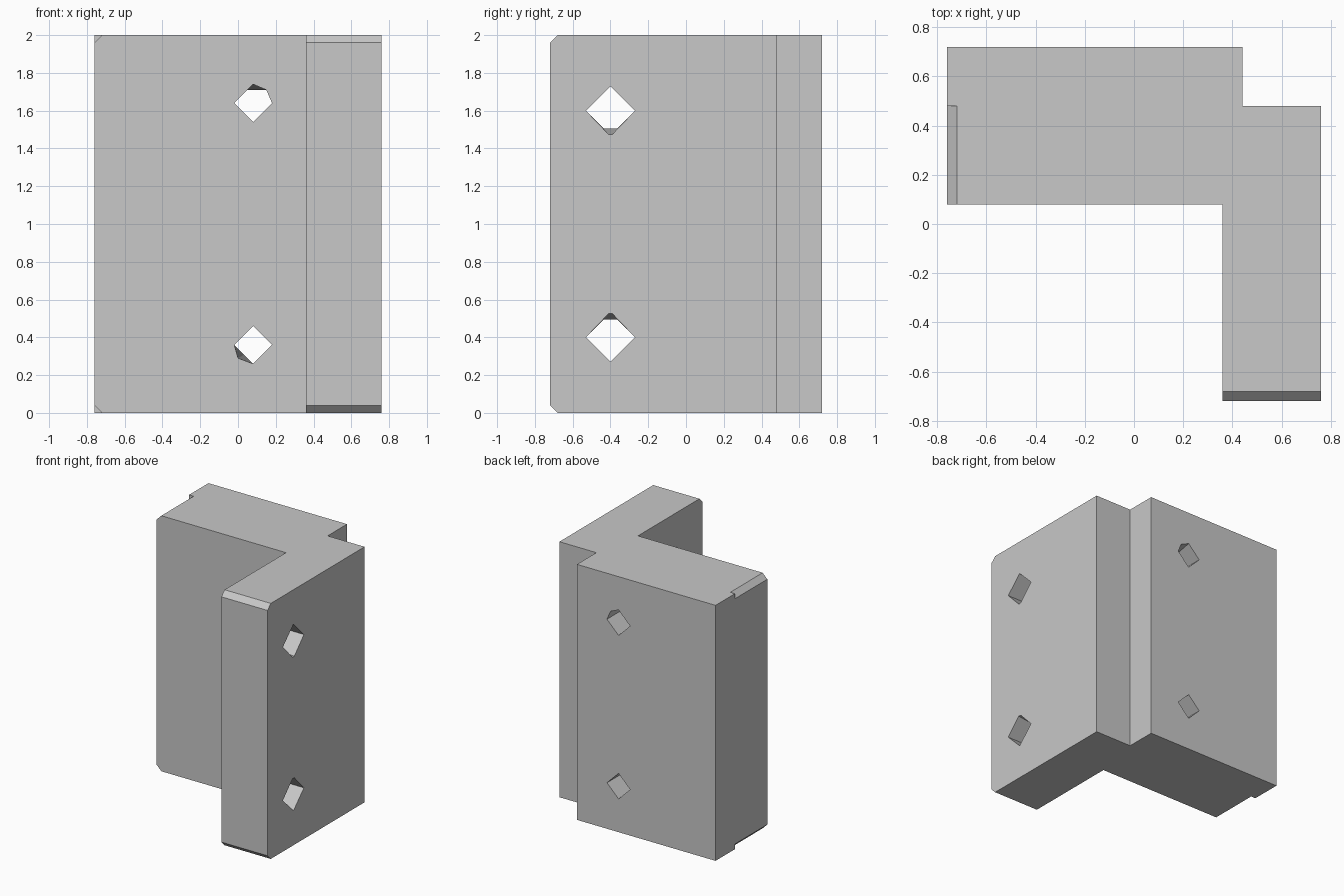
import bpy, bmesh
from mathutils import Vector

cube = bpy.data.objects.get("Cube")
if cube:
    bpy.data.objects.remove(cube, do_unlink=True)

grey = bpy.data.materials.new("light grey")
grey.use_nodes = True
COLOUR = (0.58, 0.58, 0.58, 1)
grey.diffuse_color = COLOUR
grey.node_tree.nodes["Principled BSDF"].inputs["Base Color"].default_value = COLOUR


def loft(bm, rings):
    """Closed solid through rings with equal point counts."""
    rows = [[bm.verts.new(Vector(p)) for p in ring] for ring in rings]
    n = len(rows[0])
    for a, b in zip(rows, rows[1:]):
        for i in range(n):
            j = (i + 1) % n
            bm.faces.new((a[i], a[j], b[j], b[i]))
    bm.faces.new(rows[0][::-1])
    bm.faces.new(rows[-1])


def along_y(points, y):
    return [(x, y, z) for x, z in points]


def along_x(points, x):
    return [(x, y, z) for y, z in points]


def finish(bm, name):
    bmesh.ops.recalc_face_normals(bm, faces=bm.faces)
    mesh = bpy.data.meshes.new(name)
    bm.to_mesh(mesh)
    bm.free()
    mesh.materials.append(grey)
    ob = bpy.data.objects.new(name, mesh)
    bpy.context.collection.objects.link(ob)
    return ob


# Corner bracket: L-shaped plan with a step at the outer corner
plan = [(-0.76, 0.08), (0.36, 0.08), (0.36, -0.72), (0.76, -0.72),
        (0.76, 0.48), (0.44, 0.48), (0.44, 0.72), (-0.76, 0.72)]
bm = bmesh.new()
loft(bm, [[(x, y, z) for x, y in plan] for z in (0, 2)])
bracket = finish(bm, "corner_bracket")

# Cutters for chamfers and holes
bm = bmesh.new()
for flip in (False, True):
    def m(points):
        return [(a, 2 - z if flip else z) for a, z in points]
    # chamfer across the end of each arm
    wedge = m([(-0.70, 2.02), (-0.78, 1.94), (-0.78, 2.02)])
    loft(bm, [along_y(wedge, 0.0), along_y(wedge, 0.48)])
    wedge = m([(-0.66, 2.02), (-0.74, 1.94), (-0.74, 2.02)])
    loft(bm, [along_x(wedge, 0.30), along_x(wedge, 0.80)])
    # side hole, narrowing at its inner tip
    near = m([(-0.40, 1.73), (-0.27, 1.60), (-0.39, 1.475), (-0.41, 1.475), (-0.53, 1.60)])
    far = m([(-0.40, 1.73), (-0.27, 1.60), (-0.364, 1.505), (-0.436, 1.505), (-0.53, 1.60)])
    loft(bm, [along_x(far, 0.30), along_x(far, 0.36), along_x(near, 0.76), along_x(near, 0.80)])

# upper front hole: lopsided diamond with a low spot inside
outer = [(0.08, 1.74), (0.15, 1.71), (0.18, 1.64), (0.08, 1.54), (-0.02, 1.64)]
inner = [(0.05, 1.71), (0.15, 1.71), (0.18, 1.64), (0.08, 1.54), (-0.02, 1.64)]
loft(bm, [along_y(outer, 0.04), along_y(outer, 0.08), along_y(inner, 0.4),
          along_y(outer, 0.72), along_y(outer, 0.76)])

# lower front hole: lopsided at the front, plain diamond at the back
outer = [(0.08, 0.46), (0.18, 0.36), (0.08, 0.26), (0.00, 0.29), (-0.02, 0.36)]
inner = [(0.08, 0.46), (0.18, 0.36), (0.08, 0.26), (0.032, 0.308), (-0.02, 0.36)]
loft(bm, [along_y(outer, 0.04), along_y(outer, 0.08),
          along_y(inner, 0.72), along_y(inner, 0.76)])
cutter = finish(bm, "bracket_cutter")
cutter.hide_render = True

# Cut, then drop the cutter
mod = bracket.modifiers.new("cuts", "BOOLEAN")
mod.operation = 'DIFFERENCE'
mod.solver = 'EXACT'
mod.object = cutter
bpy.context.view_layer.objects.active = bracket
bracket.select_set(True)
bpy.ops.object.modifier_apply(modifier=mod.name)
bpy.data.objects.remove(cutter, do_unlink=True)
